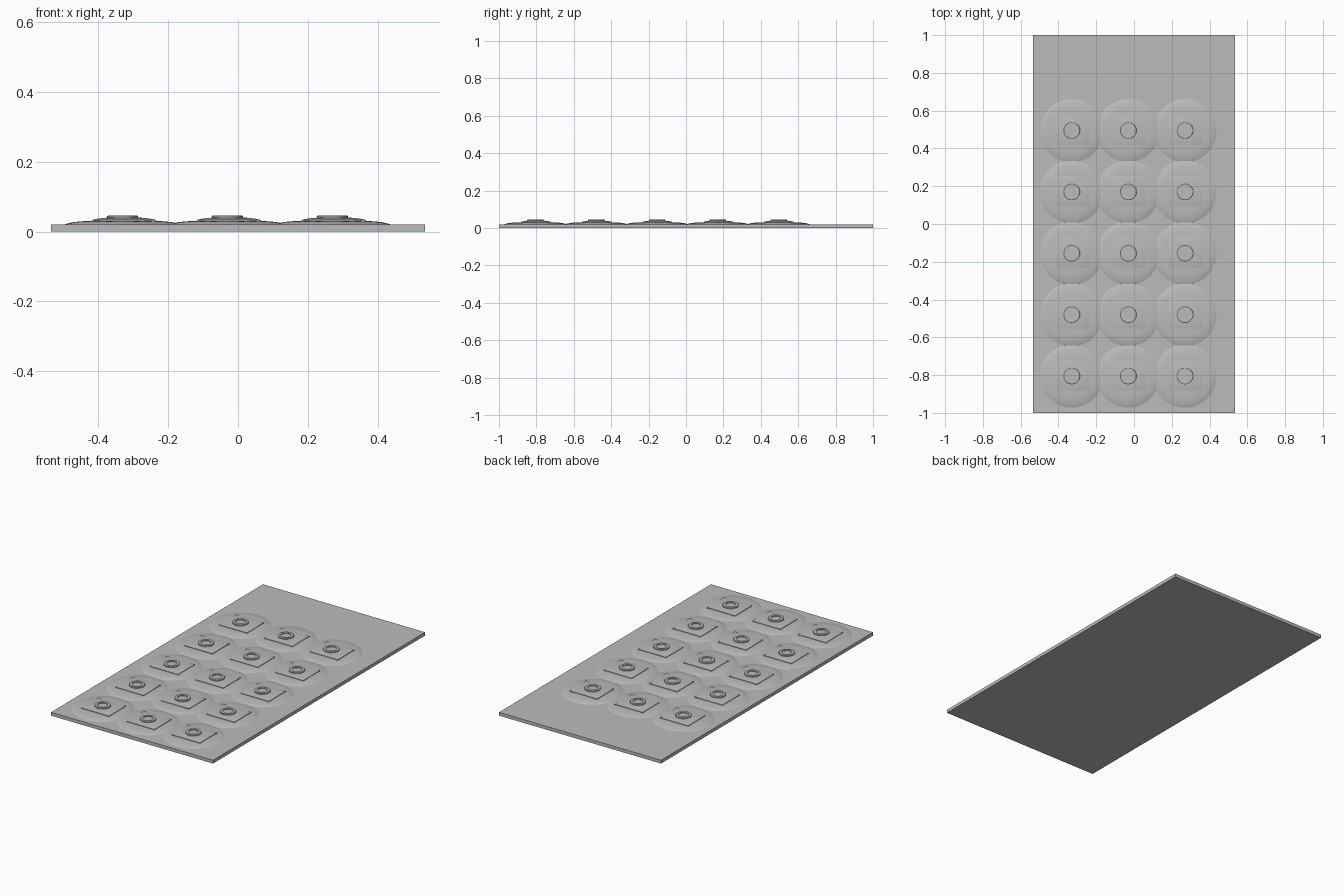
import bpy
import bmesh
import math

cube = bpy.data.objects.get("Cube")
if cube:
    bpy.data.objects.remove(cube, do_unlink=True)

grey = bpy.data.materials.new("plain grey")
grey.use_nodes = True
COLOUR = (0.5, 0.5, 0.5, 1)
grey.diffuse_color = COLOUR
grey.node_tree.nodes["Principled BSDF"].inputs["Base Color"].default_value = COLOUR


def finish(name, bm):
    bmesh.ops.recalc_face_normals(bm, faces=bm.faces)
    mesh = bpy.data.meshes.new(name)
    bm.to_mesh(mesh)
    bm.free()
    mesh.materials.append(grey)
    obj = bpy.data.objects.new(name, mesh)
    bpy.context.collection.objects.link(obj)
    bpy.ops.object.select_all(action="DESELECT")
    obj.select_set(True)
    bpy.context.view_layer.objects.active = obj
    bpy.ops.object.shade_smooth_by_angle(angle=math.radians(30))
    return obj


def loft(name, loops):
    """Join matching closed loops and cap both ends."""
    bm = bmesh.new()
    rings = [[bm.verts.new(p) for p in loop] for loop in loops]
    for a, b in zip(rings, rings[1:]):
        for i in range(len(a)):
            j = (i + 1) % len(a)
            bm.faces.new((a[i], a[j], b[j], b[i]))
    bm.faces.new(rings[0])
    bm.faces.new(rings[-1])
    return finish(name, bm)


def circle(r, z, n=48):
    return [(r * math.cos(math.tau * i / n), r * math.sin(math.tau * i / n), z)
            for i in range(n)]


def rectangle(hx, hy, z):
    return [(-hx, -hy, z), (hx, -hy, z), (hx, hy, z), (-hx, hy, z)]


# Flat base slab
loft("base_slab", [rectangle(0.535, 1, 0), rectangle(0.535, 1, 0.02)])

# One key: low round mound, pillowed square pad, recessed round button
mound = loft("round_mound", [circle(r, z) for r, z in (
    (0.167, 0.018), (0.167, 0.02), (0.158, 0.023), (0.142, 0.0265),
    (0.125, 0.0285), (0.105, 0.03))])
pad = loft("square_pad", [rectangle(0.092 - d, 0.08 - d, z) for d, z in (
    (0, 0.028), (0, 0.033), (0.012, 0.036), (0.026, 0.038), (0.042, 0.0395))])
button = loft("round_button", [circle(r, z, 32) for r, z in (
    (0.044, 0.036), (0.044, 0.044), (0.042, 0.0455), (0.028, 0.0455),
    (0.028, 0.041))])

# Repeat the key in three columns and five rows
for part in (mound, pad, button):
    for row in range(5):
        for col in range(3):
            place = (-0.33 + 0.3 * col, 0.495 - 0.325 * row, 0)
            obj = part
            if row or col:
                obj = part.copy()
                obj.name = f"{part.name}_{row + 1}_{col + 1}"
                bpy.context.collection.objects.link(obj)
            if part is pad:
                place = (place[0] + 0.004, place[1] + 0.003, 0)
            obj.location = place
